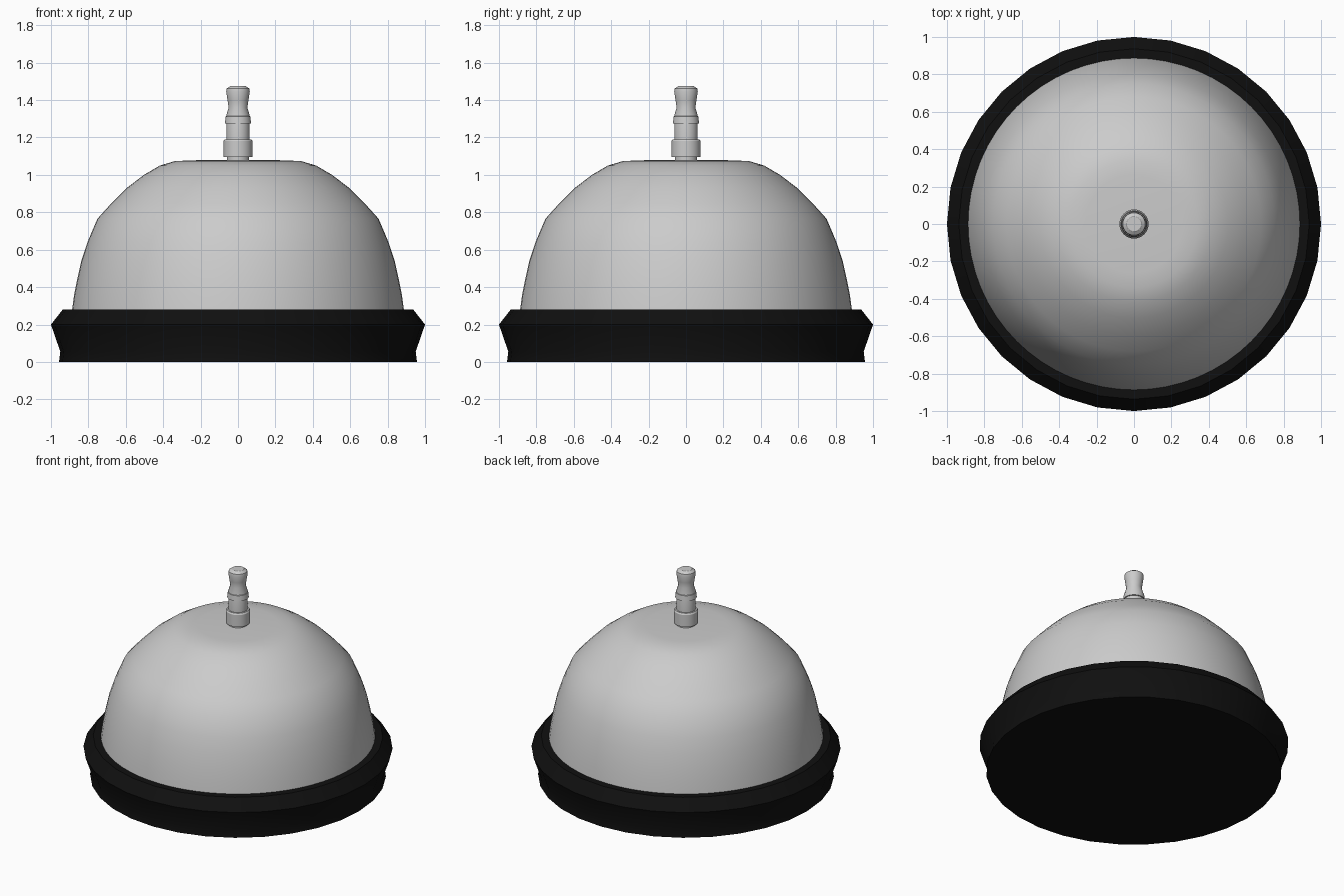
import bpy, bmesh, math

if "Cube" in bpy.data.objects:
    bpy.data.objects.remove(bpy.data.objects["Cube"])


def lathe(name, profile, sides, angle=30, caps=True):
    """Revolve (radius, height) points around z, with optional flat end caps."""
    bm = bmesh.new()
    rings = []
    for r, z in profile:
        rings.append([bm.verts.new((r * math.cos(2 * math.pi * i / sides),
                                    r * math.sin(2 * math.pi * i / sides), z))
                      for i in range(sides)])
    for a, b in zip(rings, rings[1:]):
        for i in range(sides):
            j = (i + 1) % sides
            bm.faces.new((a[i], a[j], b[j], b[i]))
    if caps:
        bm.faces.new(rings[0][::-1])
    bm.faces.new(rings[-1])
    mesh = bpy.data.meshes.new(name)
    bm.to_mesh(mesh)
    bm.free()
    obj = bpy.data.objects.new(name, mesh)
    bpy.context.collection.objects.link(obj)
    bpy.ops.object.select_all(action='DESELECT')
    obj.select_set(True)
    bpy.context.view_layer.objects.active = obj
    bpy.ops.object.shade_smooth_by_angle(angle=math.radians(angle))
    return obj


# Black base with a flared rim
base = lathe("base", [(0.957, 0), (0.95, 0.055), (1.0, 0.2), (0.937, 0.28)], 32)
black = bpy.data.materials.new("black_base")
black.diffuse_color = (0.005, 0.005, 0.005, 1)
black.use_nodes = True
black.node_tree.nodes["Principled BSDF"].inputs["Base Color"].default_value = black.diffuse_color
base.data.materials.append(black)

# Metal bell dome, flattened at the crown
lathe("bell_dome", [(0.887, 0.28), (0.876, 0.36), (0.86, 0.44), (0.838, 0.54),
                    (0.805, 0.64), (0.752, 0.765), (0.68, 0.845), (0.595, 0.93),
                    (0.503, 1.0), (0.418, 1.05), (0.34, 1.073), (0.26, 1.078),
                    (0.05, 1.08)], 64, angle=40)

# Collar around the foot of the plunger
lathe("plunger_collar", [(0.06, 1.07), (0.06, 1.095), (0.078, 1.095),
                         (0.078, 1.18), (0.072, 1.19), (0.05, 1.19)], 32)

# Plunger stem with a waisted tip
lathe("plunger", [(0.062, 1.18), (0.062, 1.32), (0.05, 1.36), (0.056, 1.4),
                  (0.063, 1.445), (0.06, 1.462), (0.04, 1.476)], 32)

# Thin ring on the stem
lathe("plunger_ring", [(0.058, 1.275), (0.07, 1.275), (0.066, 1.312),
                       (0.058, 1.316)], 32)
